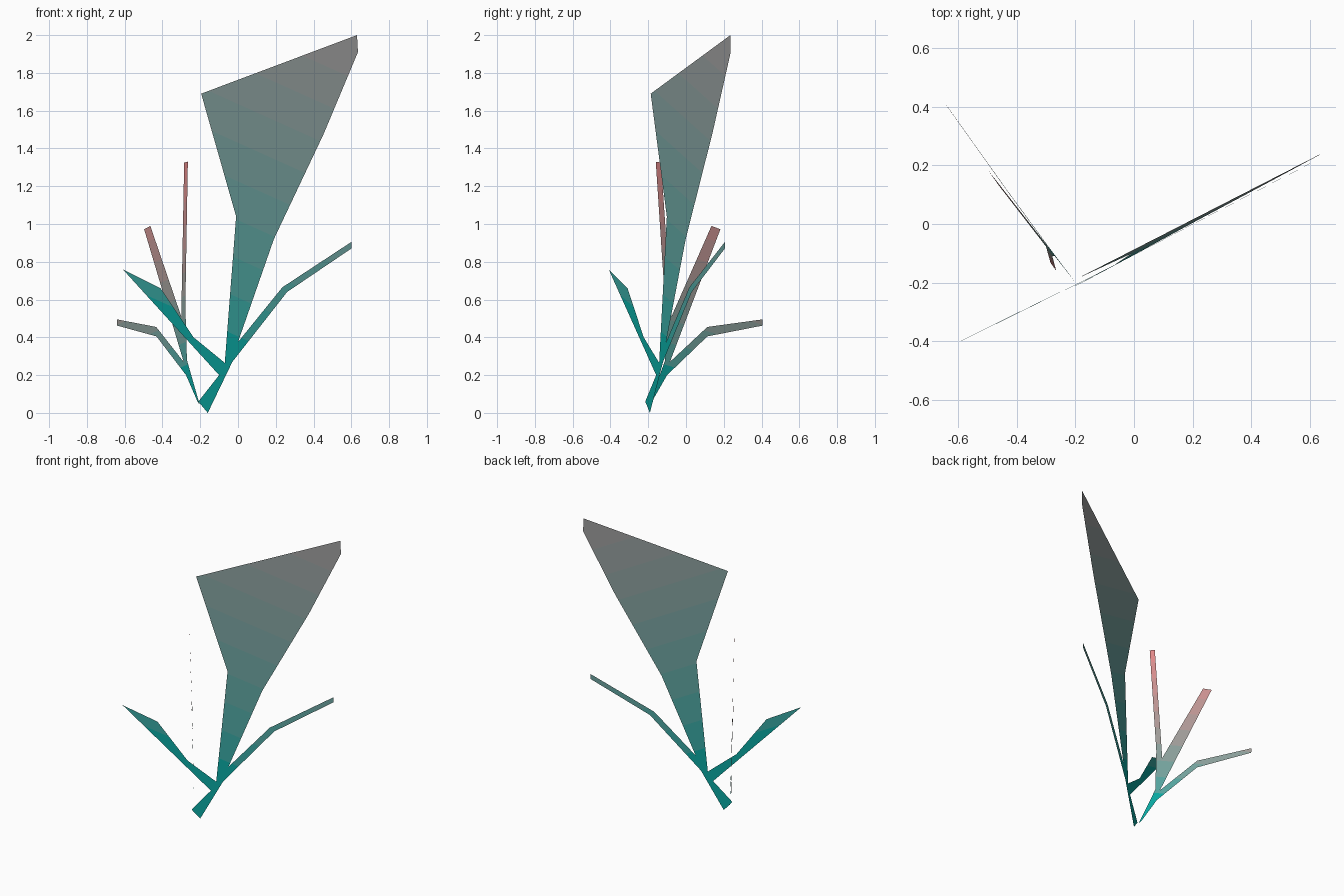
import bpy, bmesh
from mathutils import Vector

if "Cube" in bpy.data.objects:
    bpy.data.objects.remove(bpy.data.objects["Cube"])

TEAL = Vector((0.003, 0.38, 0.35))
PINK = Vector((0.75, 0.25, 0.25))
GREY = Vector((0.33, 0.33, 0.33))
BANDS = 10


def flat_spray(name, outline, to_3d, axis, start, end, tip_colour):
    """Flat cut-out silhouette, coloured in bands from base to tip."""
    bm = bmesh.new()
    face = bm.faces.new([bm.verts.new(to_3d(u, z)) for u, z in outline])
    bmesh.ops.triangulate(bm, faces=[face])
    axis = Vector(axis)
    step = (end - start) / BANDS
    for i in range(1, BANDS):
        co = axis * ((start + i * step) / axis.length_squared)
        bmesh.ops.bisect_plane(bm, geom=bm.verts[:] + bm.edges[:] + bm.faces[:],
                               plane_co=co, plane_no=axis, dist=1e-5)
    for f in bm.faces:
        t = (f.calc_center_median().dot(axis) - start) / step
        f.material_index = max(0, min(BANDS - 1, int(t)))
    mesh = bpy.data.meshes.new(name)
    bm.to_mesh(mesh)
    bm.free()
    for i in range(BANDS):
        mat = bpy.data.materials.new(f"{name}_{i}")
        mat.diffuse_color = (*TEAL.lerp(tip_colour, i / (BANDS - 1)), 1)
        mat.use_nodes = True
        mat.node_tree.nodes["Principled BSDF"].inputs["Base Color"].default_value = mat.diffuse_color
        mesh.materials.append(mat)
    bpy.context.collection.objects.link(bpy.data.objects.new(name, mesh))


# Broad spray: stalk, left leaf, large blade, thin right leaf (x, z)
broad = [(-0.16, 0), (-0.21, 0.06), (-0.10, 0.20),
         (-0.61, 0.76), (-0.41, 0.66), (-0.235, 0.40), (-0.07, 0.265),
         (-0.01, 1.04), (-0.195, 1.69), (0.63, 2.0), (0.635, 1.91),
         (0.455, 1.48), (0.19, 0.92), (0.0, 0.375),
         (0.235, 0.665), (0.60, 0.905), (0.60, 0.87), (0.26, 0.64),
         (-0.03, 0.27)]
flat_spray("broad_leaf_spray", broad,
           lambda x, z: (x, -0.11 + 0.507 * x + 0.013 * z, z),
           (0.45, 0, 1), 0.2, 2.25, GREY)

# Narrow spray: tall stem, leaning stem, bent low leaf (y, z)
narrow = [(-0.195, 0.045), (-0.11, 0.28), (-0.11, 0.57),
          (-0.16, 1.33), (-0.132, 1.325), (-0.077, 0.51),
          (0.135, 0.99), (0.182, 0.972), (-0.085, 0.27),
          (0.113, 0.455), (0.405, 0.495), (0.405, 0.462), (0.113, 0.405),
          (-0.10, 0.20), (-0.18, 0.06)]
flat_spray("narrow_leaf_spray", narrow,
           lambda y, z: (-0.34 - 0.707 * y - 0.029 * z, y, z),
           (0, 0.3, 1), 0.1, 1.32, PINK)
